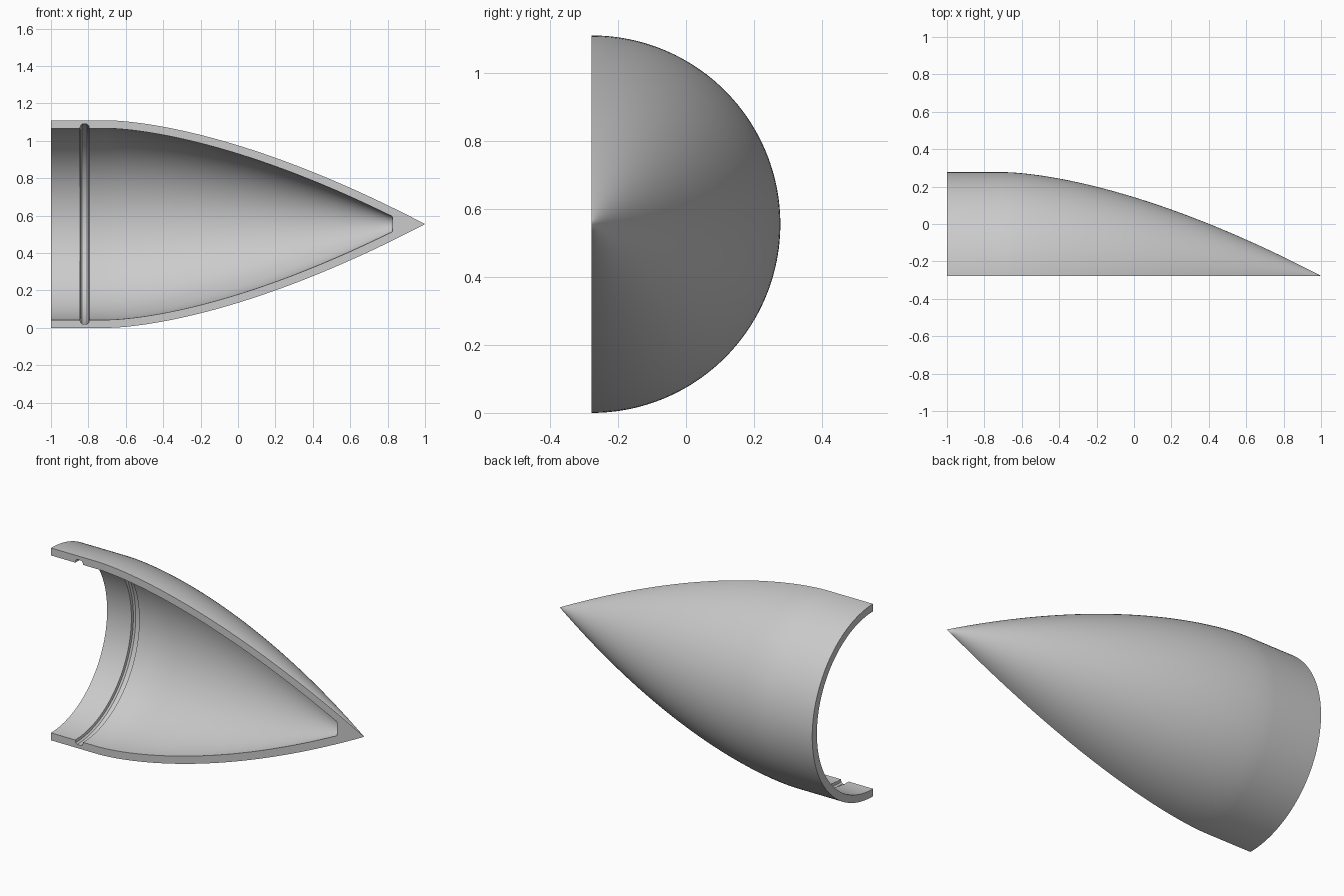
import bpy, bmesh, math
from mathutils import Matrix, Vector

if "Cube" in bpy.data.objects:
    bpy.data.objects.remove(bpy.data.objects["Cube"])

RADIUS, WALL = 0.555, 0.043
SHOULDER, TIP = -0.7, 1.0
AXIS = Vector((0, -RADIUS / 2, RADIUS))
STEPS, SEGMENTS = 48, 96


def outer(x):
    """Outer radius and slope of the nose curve at x."""
    t = max(0.0, (x - SHOULDER) / (TIP - SHOULDER))
    return RADIUS * (1 - t ** 1.6), -RADIUS * 1.6 * t ** 0.6 / (TIP - SHOULDER)


def inner(x):
    """Point one wall thickness inside the outer curve."""
    r, slope = outer(x)
    n = math.hypot(1, slope)
    return x + WALL * slope / n, r - WALL / n


# Wall profile: outer skin, open end, groove, inner skin, blunt cavity end
xs = [SHOULDER + (TIP - SHOULDER) * i / STEPS for i in range(STEPS + 1)]
profile = [(x, outer(x)[0]) for x in reversed(xs)]
bore = RADIUS - WALL
profile += [(-1, RADIUS), (-1, bore)]
profile += [(-0.845, bore), (-0.842, 0.526), (-0.833, 0.534),
            (-0.807, 0.534), (-0.798, 0.526), (-0.795, bore)]
profile += [p for p in map(inner, xs) if p[0] < 0.812]
profile += [(0.822, 0.043), (0.827, 0.036), (0.827, 0)]

# Sweep the profile half a turn around the x axis
bm = bmesh.new()
rings = []
for i in range(SEGMENTS + 1):
    turn = Matrix.Rotation(-math.pi * i / SEGMENTS, 4, "X")
    rings.append([bm.verts.new(AXIS + turn @ Vector((x, 0, r))) for x, r in profile])
for a, b in zip(rings, rings[1:]):
    for j in range(len(profile) - 1):
        bm.faces.new((a[j], a[j + 1], b[j + 1], b[j]))

# Flat cut faces above and below the axis
bm.faces.new(rings[0])
bm.faces.new(rings[-1])
bmesh.ops.remove_doubles(bm, verts=bm.verts, dist=1e-5)
bmesh.ops.recalc_face_normals(bm, faces=bm.faces)

mesh = bpy.data.meshes.new("half_nose_shell")
bm.to_mesh(mesh)
bm.free()
shell = bpy.data.objects.new("half_nose_shell", mesh)
bpy.context.collection.objects.link(shell)

# Single plain grey
grey = bpy.data.materials.new("light_grey")
grey.use_nodes = True
color = (0.6, 0.6, 0.6, 1)
grey.diffuse_color = color
grey.node_tree.nodes["Principled BSDF"].inputs["Base Color"].default_value = color
mesh.materials.append(grey)

bpy.ops.object.select_all(action="DESELECT")
shell.select_set(True)
bpy.context.view_layer.objects.active = shell
bpy.ops.object.shade_smooth_by_angle(angle=math.radians(25))
